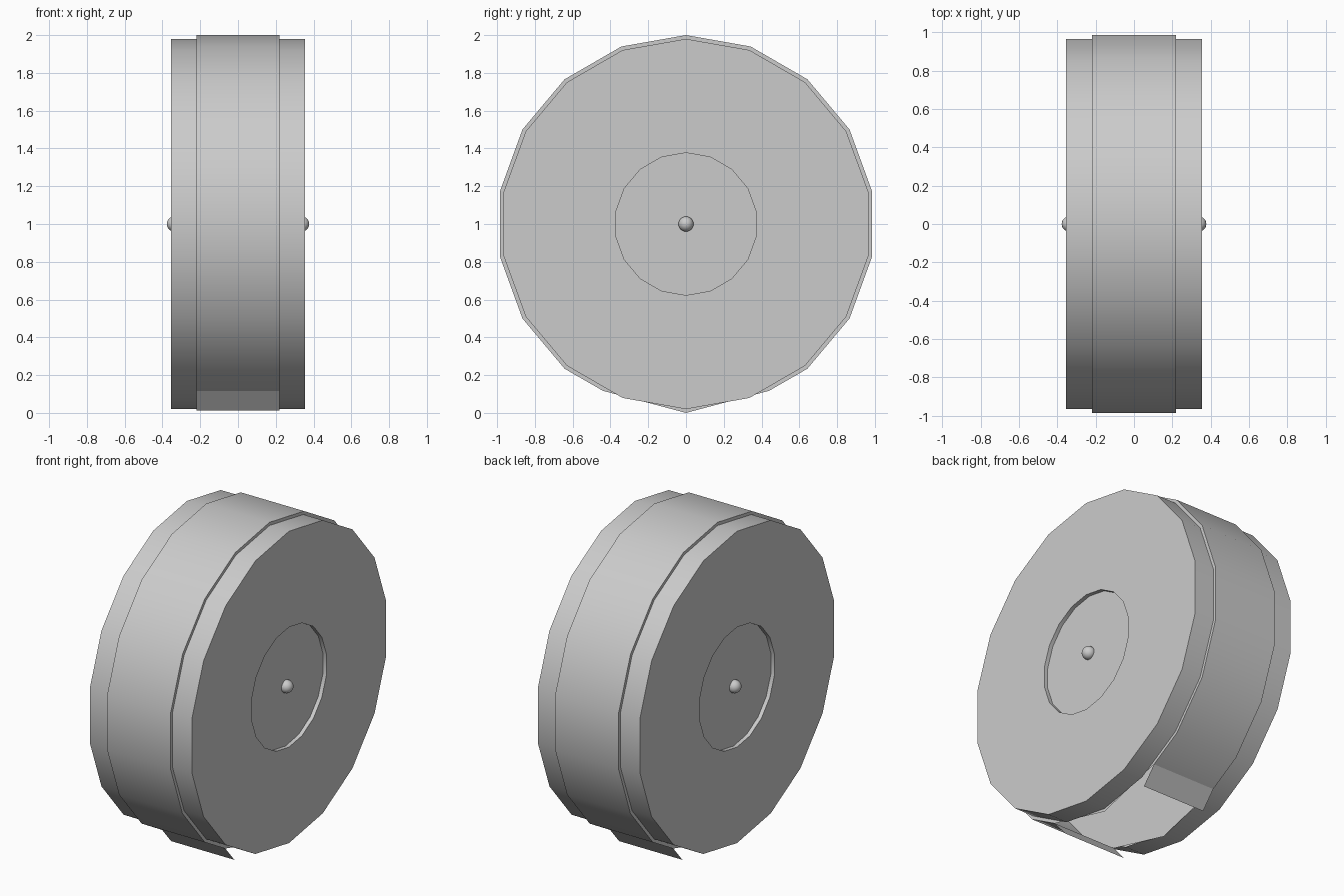
import bpy, bmesh
from math import sin, cos, radians, pi
from mathutils import Matrix

if "Cube" in bpy.data.objects:
    bpy.data.objects.remove(bpy.data.objects["Cube"])

SIDES = 18
HALF_BAND, HALF_DISC, FLOOR = 0.22, 0.355, 0.33
LIP = (0.44, 0.117)          # where the band stops at the bottom slot
FLAP = (0.35, 0.012)         # free edge of the bent flaps


def ring(r, first=0, last=SIDES):
    """(y, z) points around the axle, starting at the top."""
    return [(r * sin(2 * pi * i / SIDES), 1 + r * cos(2 * pi * i / SIDES))
            for i in range(first, last)]


def loop(bm, x, pts):
    return [bm.verts.new((x, y, z)) for y, z in pts]


def bridge(bm, a, b, closed=True):
    n = len(a)
    for i in range(n if closed else n - 1):
        j = (i + 1) % n
        bm.faces.new((a[i], a[j], b[j], b[i]))


def finish(bm, name, recalc=True):
    if recalc:
        bmesh.ops.recalc_face_normals(bm, faces=bm.faces)
    me = bpy.data.meshes.new(name)
    bm.to_mesh(me)
    bm.free()
    ob = bpy.data.objects.new(name, me)
    bpy.context.collection.objects.link(ob)
    bpy.ops.object.select_all(action='DESELECT')
    ob.select_set(True)
    bpy.context.view_layer.objects.active = ob
    bpy.ops.object.shade_smooth_by_angle(angle=radians(30))
    return ob


# Central band: side walls and rim, with the rim left open at the bottom
bm = bmesh.new()
arc = [LIP] + ring(1.0, -7, 8) + [(-LIP[0], LIP[1])]
arc = [(-LIP[0], LIP[1])] + ring(1.0, -7, 8) + [LIP]
left = loop(bm, -HALF_BAND, arc)
right = loop(bm, HALF_BAND, arc)
bridge(bm, left, right, closed=False)
for side, x in ((left, -HALF_BAND), (right, HALF_BAND)):
    bm.faces.new(side + [bm.verts.new((x, 0, 0))])
finish(bm, "band")

# Bent flaps on both sides of the slot
for s, name in ((-1, "front_flap"), (1, "back_flap")):
    bm = bmesh.new()
    pts = [(s * LIP[0], LIP[1]), (s * FLAP[0], FLAP[1])]
    bridge(bm, loop(bm, -HALF_BAND, pts), loop(bm, HALF_BAND, pts), closed=False)
    bm.normal_update()
    for f in bm.faces:
        if f.normal.z < 0:
            f.normal_flip()
    finish(bm, name, recalc=False)

# Side discs with a shallow round recess, and the axle knobs
for s, side in ((-1, "left"), (1, "right")):
    bm = bmesh.new()
    loops = [loop(bm, s * x, ring(r)) for x, r in
             ((HALF_BAND, 0.98), (HALF_DISC, 0.98), (HALF_DISC, 0.377), (FLOOR, 0.377))]
    for a, b in zip(loops, loops[1:]):
        bridge(bm, a, b)
    bm.faces.new(loops[-1])
    bmesh.ops.recalc_face_normals(bm, faces=bm.faces)
    bm.normal_update()
    if loops[-1][0].link_faces and max(bm.faces, key=lambda f: len(f.verts)).normal.x * s < 0:
        bmesh.ops.reverse_faces(bm, faces=bm.faces)
    finish(bm, side + "_disc", recalc=False)

    bm = bmesh.new()
    bmesh.ops.create_uvsphere(bm, u_segments=20, v_segments=12, radius=0.04,
                              matrix=Matrix.Translation((s * 0.337, 0, 1)) @ Matrix.Rotation(pi / 2, 4, 'Y'))
    finish(bm, side + "_knob")
